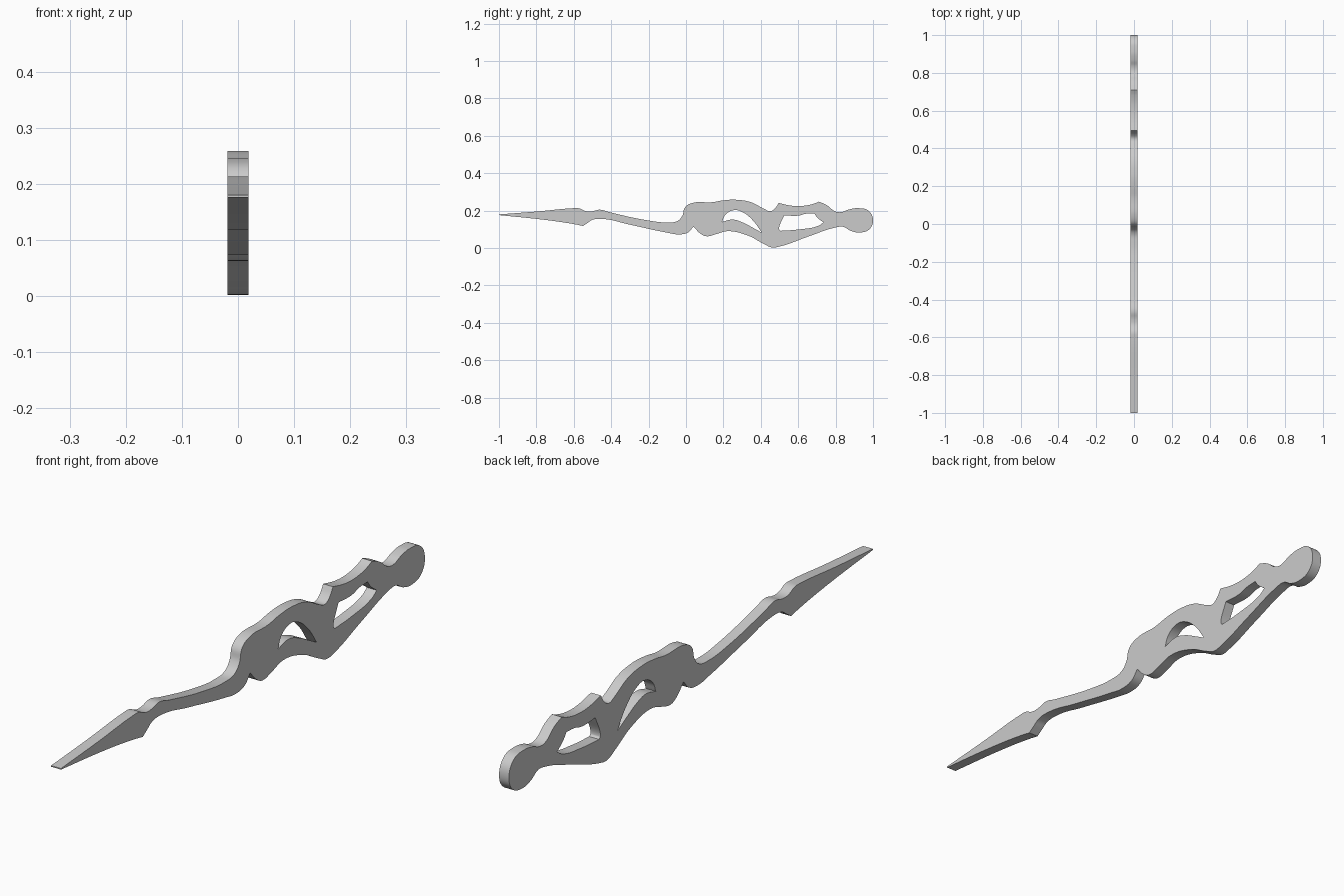
import bpy
from math import pi

if "Cube" in bpy.data.objects:
    bpy.data.objects.remove(bpy.data.objects["Cube"])

HALF_THICKNESS = 0.019

# Profile points as (y, z); a third value marks a sharp corner
top_edge = [
    (-1, .180, 1), (-.8, .195), (-.6, .213), (-.57, .212), (-.535, .197), (-.505, .196),
    (-.46, .205), (-.41, .192), (-.2, .147), (-.1, .137), (-.045, .145), (-.02, .172),
    (-.005, .218), (.03, .24), (.14, .245), (.2, .255), (.27, .258), (.35, .244),
    (.42, .208), (.45, .197), (.475, .211), (.495, .241, 1), (.56, .227), (.62, .225),
    (.68, .236), (.71, .248, 1), (.75, .231), (.80, .195), (.83, .192), (.87, .206),
    (.92, .213), (.975, .2), (1, .15)]
bottom_edge = [
    (.98, .1), (.93, .083), (.88, .092), (.84, .114), (.80, .11), (.65, .06),
    (.5, .008), (.46, .003), (.42, .02), (.33, .067), (.22, .09), (.16, .074),
    (.11, .063), (.08, .075), (.04, .115, 1), (.01, .083), (-.04, .073), (-.1, .082),
    (-.3, .125), (-.45, .156), (-.5, .151), (-.525, .135), (-.55, .118, 1),
    (-.6, .128), (-.75, .15), (-1, .176, 1)]
leaf_hole = [
    (.193, .14, 1), (.21, .177), (.255, .202), (.30, .193), (.36, .145),
    (.405, .082, 1), (.36, .107), (.30, .138), (.25, .152)]
long_hole = [
    (.498, .1), (.525, .175, 1), (.60, .173), (.64, .183), (.685, .186, 1),
    (.70, .165), (.735, .137, 1), (.71, .12), (.6, .099), (.505, .092, 1)]

# Flat filled curve with two openings
curve = bpy.data.curves.new("ornate_hand", 'CURVE')
curve.dimensions = '2D'
curve.fill_mode = 'BOTH'
curve.extrude = HALF_THICKNESS
curve.resolution_u = 6


def add_loop(points):
    spline = curve.splines.new('BEZIER')
    spline.bezier_points.add(len(points) - 1)
    spline.use_cyclic_u = True
    for bp, p in zip(spline.bezier_points, points):
        bp.co = (p[0], p[1], 0)
    for bp, p in zip(spline.bezier_points, points):
        kind = 'VECTOR' if len(p) == 3 else 'AUTO'
        bp.handle_left_type = bp.handle_right_type = kind


for loop in (top_edge + bottom_edge, leaf_hole, long_hole):
    add_loop(loop)

# Stand the plate upright along y and turn it into a mesh
hand = bpy.data.objects.new("ornate_hand", curve)
bpy.context.collection.objects.link(hand)
hand.rotation_euler = (pi / 2, 0, pi / 2)
bpy.context.view_layer.objects.active = hand
hand.select_set(True)
bpy.ops.object.convert(target='MESH')
hand = bpy.context.object
bpy.ops.object.transform_apply(location=False, rotation=True, scale=False)
bpy.ops.object.mode_set(mode='EDIT')
bpy.ops.mesh.select_all(action='SELECT')
bpy.ops.mesh.remove_doubles(threshold=0.00005)
bpy.ops.mesh.normals_make_consistent(inside=False)
bpy.ops.object.mode_set(mode='OBJECT')
bpy.ops.object.shade_smooth_by_angle(angle=pi / 6)
